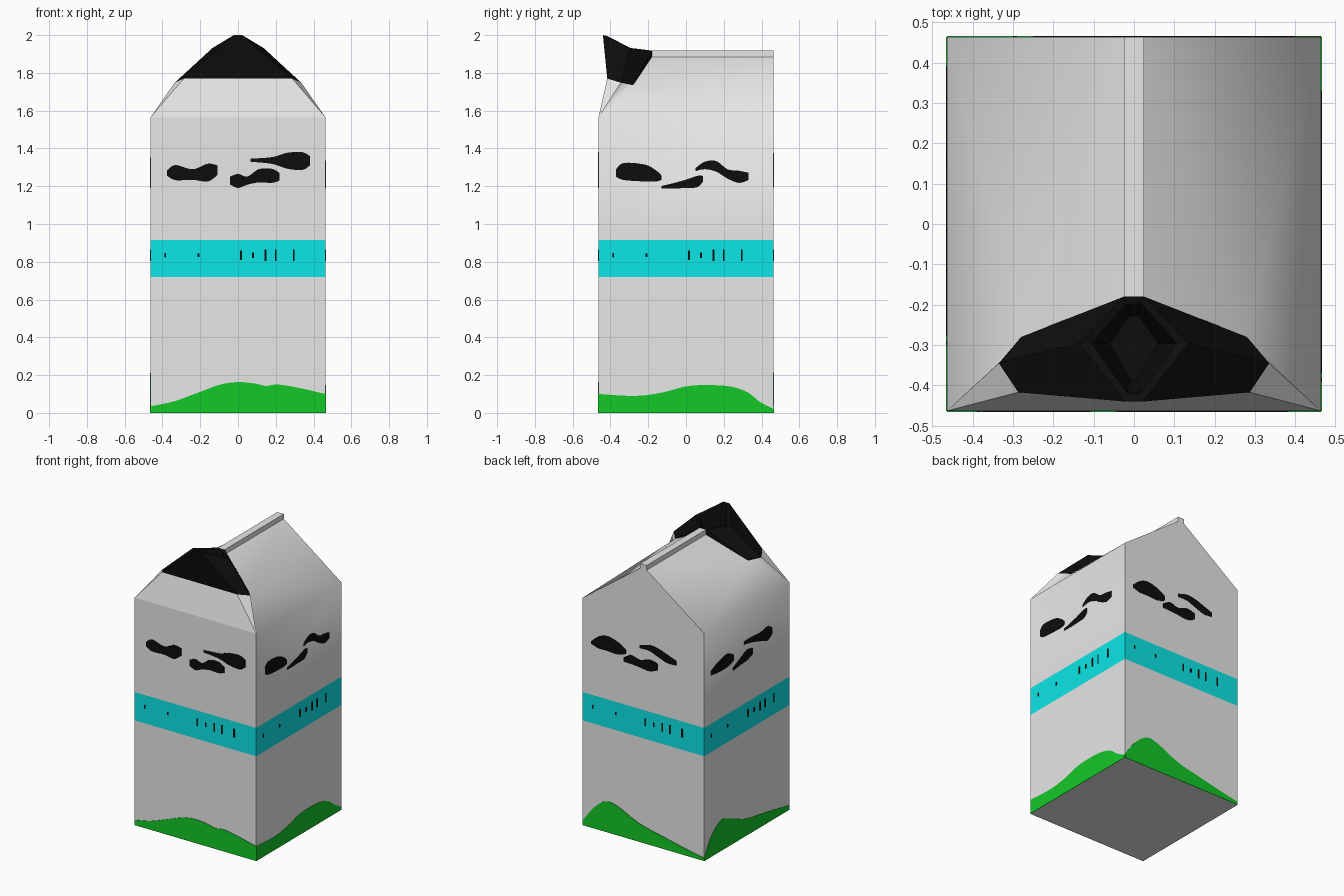
import bpy, bmesh, math
from mathutils import Vector

if "Cube" in bpy.data.objects:
    bpy.data.objects.remove(bpy.data.objects["Cube"])

H = 0.463                      # half width of the carton
EAVE = 1.565
RIDGE = 1.885


def material(name, rgb):
    m = bpy.data.materials.new(name)
    m.diffuse_color = (*rgb, 1)
    m.use_nodes = True
    m.node_tree.nodes["Principled BSDF"].inputs["Base Color"].default_value = m.diffuse_color
    return m


WHITE = material("carton_white", (0.8, 0.8, 0.8))
CYAN = material("band_cyan", (0.004, 0.83, 0.84))
GREEN = material("grass_green", (0.006, 0.58, 0.02))
BLACK = material("ink_black", (0.004, 0.004, 0.004))


def build(name, polys, mats):
    """Mesh from (points, material index, smooth) polygons."""
    bm = bmesh.new()
    for pts, mi, smooth in polys:
        f = bm.faces.new([bm.verts.new(p) for p in pts])
        f.material_index, f.smooth = mi, smooth
    bmesh.ops.remove_doubles(bm, verts=bm.verts, dist=1e-5)
    bmesh.ops.recalc_face_normals(bm, faces=bm.faces)
    me = bpy.data.meshes.new(name)
    bm.to_mesh(me)
    bm.free()
    for m in mats:
        me.materials.append(m)
    ob = bpy.data.objects.new(name, me)
    bpy.context.collection.objects.link(ob)
    return ob


def flip(p):
    return (-p[0], p[1], p[2])


def both(polys):
    """Polygons plus their mirror images across x = 0."""
    return polys + [([flip(p) for p in pts[::-1]], mi, s) for pts, mi, s in polys]


# Key points of the folded top, right half
E, K = (H, -H, EAVE), (H, H, EAVE)
A, B, C = (0.287, -0.417, 1.77), (0.335, -0.345, 1.748), (0.28, -0.28, 1.735)
DB, RB = (0.025, -0.18, RIDGE), (0.025, H, RIDGE)
T, M, D = (0.022, -0.44, 2.0), (0.135, -0.295, 1.932), (0.025, -0.18, 1.918)

# Carton walls in three heights, the middle one is the coloured band
polys = [([(-H, -H, 0), (H, -H, 0), (H, H, 0), (-H, H, 0)], 0, False)]
corners = [(-H, -H), (H, -H), (H, H), (-H, H)]
for lo, hi, mi in ((0, 0.72, 0), (0.72, 0.915, 1), (0.915, EAVE, 0)):
    for i in range(4):
        a, b = corners[i], corners[(i + 1) % 4]
        polys.append(([(*a, lo), (*b, lo), (*b, hi), (*a, hi)], mi, i % 2 == 1 and hi == EAVE))
# Gable, front slope and bulged roof panels
polys.append(([K, RB, flip(RB), flip(K)], 0, False))
polys.append(([flip(E), E, A, flip(A)], 0, False))
polys += both([([E, B, A], 0, False), ([E, C, B], 0, True), ([E, K, C], 0, True),
               ([K, RB, C], 0, True), ([C, RB, DB], 0, True)])
build("carton_body", polys, [WHITE, CYAN])

# Sealed fin along the ridge
z0, z1, w = RIDGE, 1.918, 0.025
fin = [([(-w, -0.18, z1), (w, -0.18, z1), (w, H, z1), (-w, H, z1)], 0, False)]
for y in (-0.18, H):
    fin.append(([(-w, y, z0), (w, y, z0), (w, y, z1), (-w, y, z1)], 0, False))
fin += both([([(w, -0.18, z0), (w, H, z0), (w, H, z1), (w, -0.18, z1)], 0, False)])
build("ridge_fin", fin, [WHITE])

# Opened pouring spout: outer folds, rim and hollow
spout = [([flip(A), A, T, flip(T)], 0, False)]
spout += both([([A, M, T], 0, False), ([A, B, M], 0, False), ([B, C, M], 0, False),
               ([C, D, M], 0, False), ([C, DB, D], 0, False)])
rim = [T, M, D, flip(D), flip(M), flip(T)]
inner = [(x * 0.78, -0.3 + (y + 0.3) * 0.85, z - 0.004) for x, y, z in rim]
floor = [(x * 0.45, -0.3 + (y + 0.3) * 0.6, 1.83) for x, y, z in rim]
for top, low in ((rim, inner), (inner, floor)):
    for i in range(6):
        j = (i + 1) % 6
        spout.append(([top[i], top[j], low[j], low[i]], 0, False))
spout.append((floor, 0, False))
build("pour_spout", spout, [BLACK])


def smooth_path(pts, n=7):
    """Catmull-Rom through the points."""
    v = [Vector(p) for p in pts]
    v = [v[0]] + v + [v[-1]]
    out = []
    for i in range(1, len(v) - 2):
        a, b, c, d = v[i - 1:i + 3]
        for k in range(n):
            t = k / n
            out.append(0.5 * (2 * b + (c - a) * t + (2 * a - 5 * b + 4 * c - d) * t * t
                              + (3 * b - a - 3 * c + d) * t ** 3))
    return out + [v[-2]]


def plate(name, side, strip, mat):
    """Thin printed plate on a wall from (u, low, high) columns; side counts quarter turns."""
    verts = [(u, -H - 0.003, z) for u, lo, hi in strip for z in (lo, hi)]
    faces = [(2 * i, 2 * i + 2, 2 * i + 3, 2 * i + 1) for i in range(len(strip) - 1)]
    me = bpy.data.meshes.new(name)
    me.from_pydata(verts, [], faces)
    me.materials.append(mat)
    ob = bpy.data.objects.new(name, me)
    bpy.context.collection.objects.link(ob)
    ob.rotation_euler.z = side * math.pi / 2
    s = ob.modifiers.new("thickness", "SOLIDIFY")
    s.thickness, s.offset = 0.003, -1


def decorate(side, label, hills, patches):
    # Grass hills, u given as 0..1 across the wall
    path = smooth_path([((u - 0.5) * 2 * H, z, 0) for u, z in hills])
    plate(label + "_grass", side, [(p.x, 0, p.y) for p in path], GREEN)
    # Dark patches as strokes of (u, z, half height)
    for i, pts in enumerate(patches):
        path = smooth_path(pts)
        plate(f"{label}_patch_{i + 1}", side,
              [(p.x, p.y - p.z, p.y + p.z) for p in path], BLACK)
    # Small printed bars on the band
    for i, (u, h) in enumerate(((-0.385, 0.012), (-0.21, 0.01), (0.015, 0.025), (0.08, 0.014),
                                (0.145, 0.03), (0.2, 0.03), (0.295, 0.03))):
        plate(f"{label}_bar_{i + 1}", side,
              [(u - 0.005, 0.835 - h, 0.835 + h), (u + 0.005, 0.835 - h, 0.835 + h)], BLACK)


def across(pts):
    """Patch points measured 0..1 across the wall."""
    return [((u - 0.5) * 2 * H, z, h) for u, z, h in pts]


decorate(0, "front",
         [(0, .035), (.13, .06), (.28, .11), (.4, .15), (.5, .163), (.6, .155), (.66, .143),
          (.73, .15), (.85, .132), (1, .10)],
         [[(-.375, 1.27, .015), (-.33, 1.272, .04), (-.24, 1.262, .028), (-.16, 1.272, .047),
           (-.108, 1.285, .025)],
          [(-.043, 1.23, .02), (0, 1.228, .037), (.05, 1.23, .022), (.11, 1.255, .035),
           (.18, 1.255, .037), (.22, 1.25, .02)],
          [(.065, 1.338, .008), (.18, 1.336, .018), (.26, 1.335, .042), (.34, 1.333, .047),
           (.38, 1.335, .025)]])
decorate(1, "right",
         [(0, .10), (.2, .09), (.35, .105), (.5, .14), (.62, .147), (.75, .14), (.85, .11),
          (.92, .06), (1, .02)],
         [[(-.37, 1.27, .02), (-.33, 1.278, .045), (-.22, 1.27, .045), (-.16, 1.255, .03),
           (-.13, 1.245, .012)],
          [(-.13, 1.195, .006), (-.06, 1.203, .015), (0, 1.213, .022), (.06, 1.225, .03),
           (.09, 1.24, .015)],
          [(.05, 1.288, .008), (.1, 1.31, .02), (.16, 1.305, .028), (.22, 1.265, .025),
           (.28, 1.25, .032), (.33, 1.252, .02)]])
decorate(2, "back",
         [(0, .03), (.1, .15), (.2, .212), (.3, .195), (.47, .125), (.68, .08), (.88, .04),
          (1, .02)],
         [across([(.07, 1.275, .008), (.13, 1.29, .04), (.2, 1.30, .05), (.29, 1.288, .042),
                  (.355, 1.28, .015)]),
          across([(.34, 1.225, .015), (.4, 1.238, .03), (.47, 1.228, .025), (.55, 1.235, .04),
                  (.62, 1.24, .022)]),
          across([(.47, 1.345, .01), (.55, 1.355, .02), (.62, 1.34, .028), (.7, 1.315, .028),
                  (.77, 1.305, .015)])])
decorate(3, "left",
         [(0, .02), (.08, .14), (.2, .21), (.33, .175), (.5, .115), (.72, .08), (1, .03)],
         [across([(.08, 1.265, .015), (.16, 1.275, .035), (.27, 1.285, .045), (.345, 1.28, .02)]),
          across([(.34, 1.2, .01), (.42, 1.222, .022), (.5, 1.24, .035), (.57, 1.245, .02)]),
          across([(.47, 1.335, .01), (.57, 1.325, .02), (.66, 1.31, .03), (.74, 1.305, .048),
                  (.8, 1.305, .02)])])
